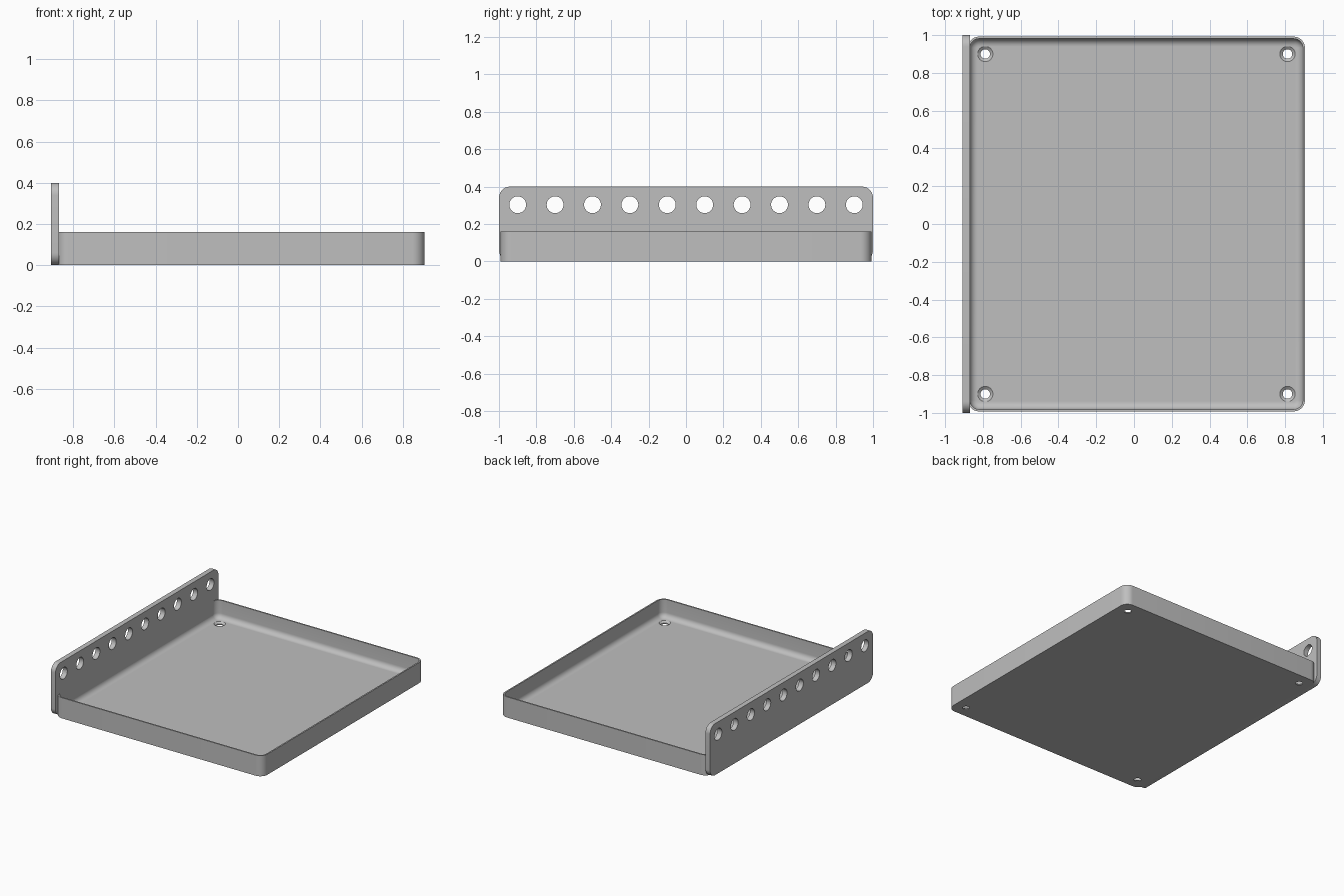
import bpy
import bmesh
from math import sin, cos, pi, radians

cube = bpy.data.objects.get("Cube")
if cube:
    bpy.data.objects.remove(cube)

grey = bpy.data.materials.new("plain grey")
grey.use_nodes = True
colour = (0.52, 0.52, 0.52, 1)
grey.diffuse_color = colour
grey.node_tree.nodes["Principled BSDF"].inputs["Base Color"].default_value = colour


def rounded_rect(hx, hy, r, steps=10):
    """Outline of a rounded rectangle, anticlockwise."""
    pts = []
    for i, (sx, sy) in enumerate([(1, 1), (-1, 1), (-1, -1), (1, -1)]):
        for k in range(steps + 1):
            a = (i + k / steps) * pi / 2
            pts.append((sx * (hx - r) + r * cos(a), sy * (hy - r) + r * sin(a)))
    return pts


def loft(name, rings):
    """Skin a stack of equal-length rings and cap both ends."""
    bm = bmesh.new()
    loops = [[bm.verts.new(p) for p in ring] for ring in rings]
    for a, b in zip(loops, loops[1:]):
        for i in range(len(a)):
            j = (i + 1) % len(a)
            bm.faces.new((a[i], a[j], b[j], b[i]))
    bm.faces.new(loops[0][::-1])
    bm.faces.new(loops[-1])
    bmesh.ops.recalc_face_normals(bm, faces=bm.faces)
    mesh = bpy.data.meshes.new(name)
    bm.to_mesh(mesh)
    bm.free()
    mesh.materials.append(grey)
    obj = bpy.data.objects.new(name, mesh)
    bpy.context.collection.objects.link(obj)
    return obj


def activate(obj):
    bpy.ops.object.select_all(action='DESELECT')
    obj.select_set(True)
    bpy.context.view_layer.objects.active = obj


def cut(obj, cutters):
    """Subtract every cutter, then shade the result."""
    activate(obj)
    for c in cutters:
        mod = obj.modifiers.new("hole", 'BOOLEAN')
        mod.operation, mod.solver, mod.object = 'DIFFERENCE', 'EXACT', c
        bpy.ops.object.modifier_apply(modifier=mod.name)
        bpy.data.objects.remove(c)
    bpy.ops.object.shade_smooth_by_angle(angle=radians(30))


def circle(r, n=32):
    return [(r * cos(2 * pi * i / n), r * sin(2 * pi * i / n)) for i in range(n)]


# Tray: thin upright walls with a fillet running into the floor
CX, HX, HY, R = 0.0125, 0.8925, 0.992, 0.06
WALL, FLOOR, TOP, FILLET = 0.011, 0.02, 0.16, 0.04
profile = [(0, 0), (0, TOP), (WALL, TOP)]
for k in range(9):
    a = k / 8 * pi / 2
    profile.append((WALL + FILLET * (1 - cos(a)), FLOOR + FILLET * (1 - sin(a))))
tray = loft("tray", [
    [(CX + x, y, z) for x, y in rounded_rect(HX - d, HY - d, R - d)]
    for d, z in profile])

# Countersunk screw holes in the tray corners
screw = [(0.025, -0.02), (0.025, 0.008), (0.042, 0.021), (0.042, 0.05)]
cut(tray, [
    loft("screw_cutter", [[(CX + sx * 0.8 + x, sy * 0.9 + y, z)
                           for x, y in circle(r)] for r, z in screw])
    for sx in (-1, 1) for sy in (-1, 1)])

# Upright side plate with rounded corners
plate = loft("side_plate", [
    [(x, y, 0.2 + z) for y, z in rounded_rect(1.0, 0.2, 0.06)]
    for x in (-0.907, -0.868)])
plate.data.update()

# Row of ten round holes along the plate
cut(plate, [
    loft("hole_cutter", [[(x, -0.9 + 0.2 * i + y, 0.303 + z)
                          for y, z in circle(0.045)] for x in (-1, -0.8)])
    for i in range(10)])
